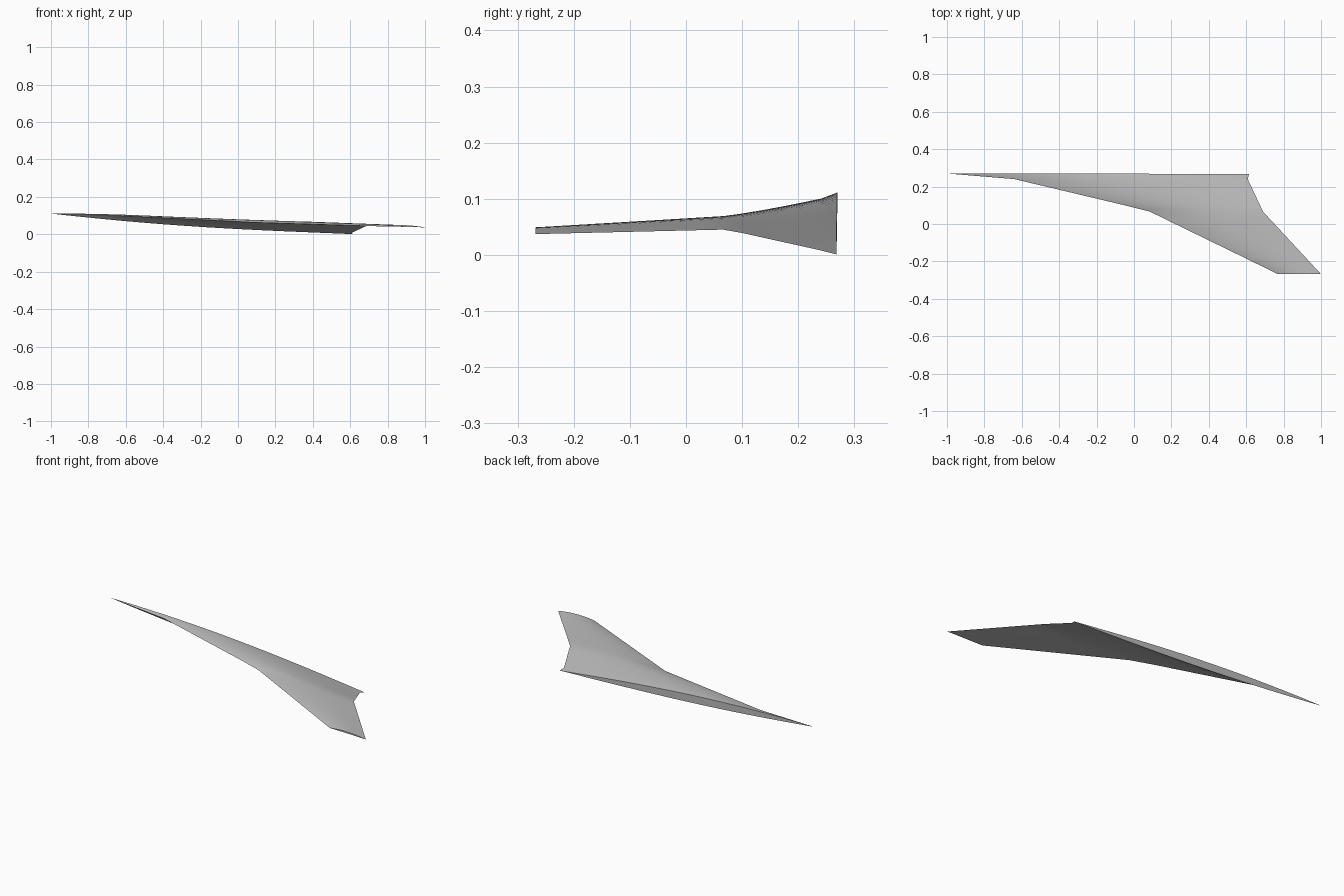
import bpy
import bmesh
import math
from mathutils import Vector

cube = bpy.data.objects.get("Cube")
if cube:
    bpy.data.objects.remove(cube, do_unlink=True)

# Single grey finish
grey = bpy.data.materials.new("light grey")
grey.use_nodes = True
colour = (0.5, 0.5, 0.5, 1)
grey.diffuse_color = colour
grey.node_tree.nodes["Principled BSDF"].inputs["Base Color"].default_value = colour

# Span stations from root to tip: leading edge, trailing edge, thickness ratio, camber ratio
STATIONS = [
    ((-1.0, 0.27, 0.111), (0.615, 0.268, 0.001), 0.027, 0.003),
    ((-0.64, 0.24, 0.1), (0.608, 0.24, 0.008), 0.027, 0.003),
    ((-0.05, 0.1, 0.071), (0.674, 0.1, 0.039), 0.028, 0.005),
    ((0.085, 0.066, 0.063), (0.69, 0.066, 0.045), 0.028, 0.008),
    ((0.77, -0.268, 0.042), (1.0, -0.268, 0.037), 0.038, 0.022),
]
CHORD_STEPS = 24
SPAN_STEPS = (2, 4, 2, 8)


def section(lead, trail, thick, camber):
    """Closed aerofoil loop: upper side front to back, then lower side back to front."""
    lead, trail = Vector(lead), Vector(trail)
    chord = (trail - lead).length

    def point(i, side):
        t = (1 - math.cos(math.pi * i / CHORD_STEPS)) / 2
        half = 0.5 * thick * math.sin(math.pi * t ** 0.9)
        bow = camber * 4 * t * (1 - t)
        return lead.lerp(trail, t) + Vector((0, 0, chord * (bow + side * half)))

    upper = [point(i, 1) for i in range(CHORD_STEPS + 1)]
    lower = [point(i, -1) for i in range(CHORD_STEPS - 1, 0, -1)]
    return upper + lower


# Interpolate the sections along the span
loops = [section(*s) for s in STATIONS]
rows = [loops[0]]
for a, b, steps in zip(loops, loops[1:], SPAN_STEPS):
    for k in range(1, steps + 1):
        rows.append([p.lerp(q, k / steps) for p, q in zip(a, b)])

# Skin the wing and close the root and tip
bm = bmesh.new()
rings = [[bm.verts.new(p) for p in row] for row in rows]
n = len(rings[0])
for a, b in zip(rings, rings[1:]):
    for i in range(n):
        j = (i + 1) % n
        bm.faces.new((a[i], a[j], b[j], b[i]))
for ring in (rings[0], rings[-1]):
    bm.faces.new(ring)
bmesh.ops.recalc_face_normals(bm, faces=bm.faces)
mesh = bpy.data.meshes.new("delta_wing")
bm.to_mesh(mesh)
bm.free()

wing = bpy.data.objects.new("delta_wing", mesh)
mesh.materials.append(grey)
bpy.context.collection.objects.link(wing)
bpy.context.view_layer.objects.active = wing
wing.select_set(True)
# Leading and trailing edges stay crisp
sharp = math.radians(30)
bpy.ops.object.shade_smooth_by_angle(angle=sharp)
for edge in mesh.edges:
    if all(v % n in (0, CHORD_STEPS) for v in edge.vertices):
        mesh.attributes["sharp_edge"].data[edge.index].value = True
